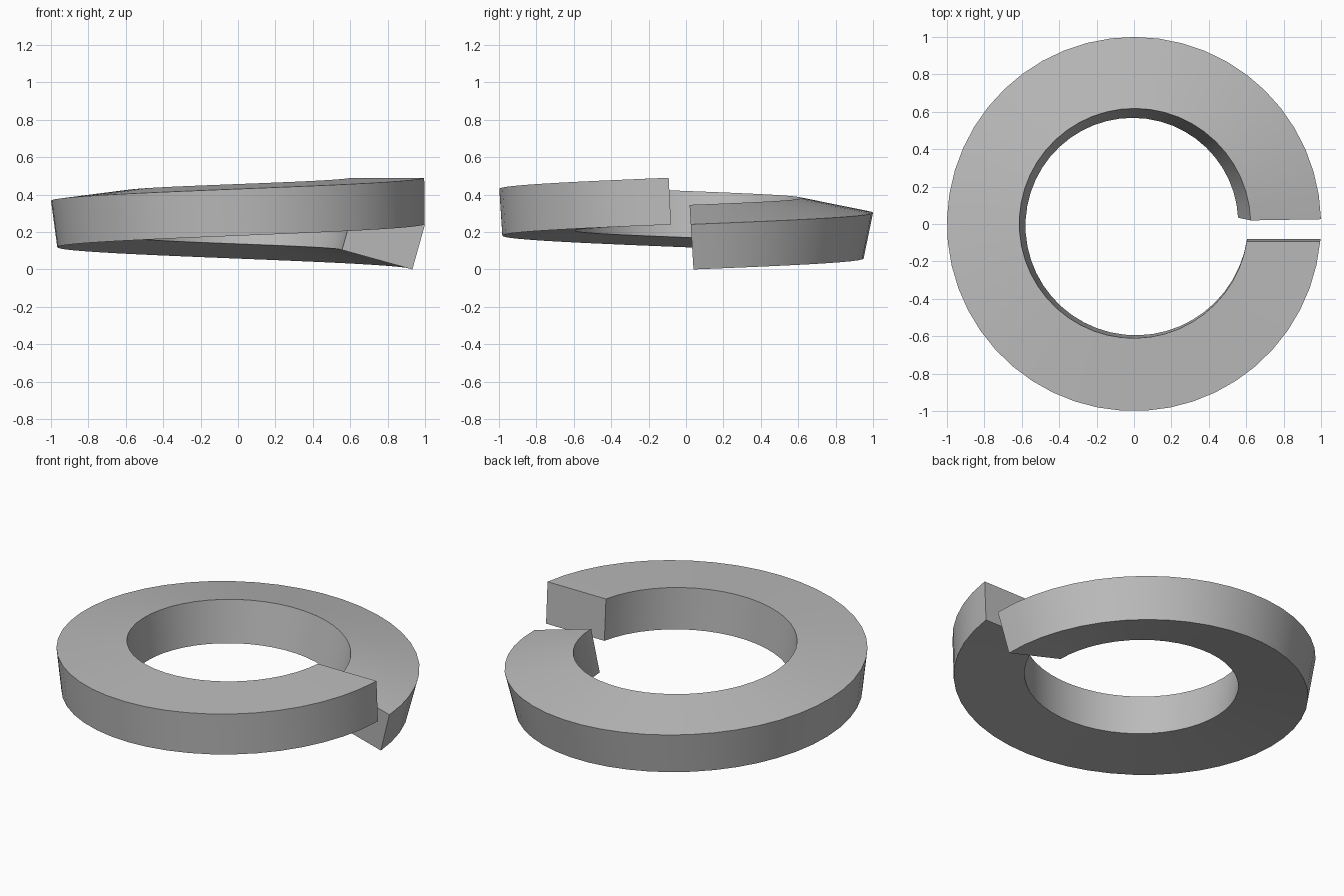
import bpy, bmesh, math

cube = bpy.data.objects.get("Cube")
if cube:
    bpy.data.objects.remove(cube, do_unlink=True)

WIDTH, HEIGHT = 0.39, 0.25
SEGMENTS = 48
TWIST = math.radians(15.5)

steel = bpy.data.materials.new("grey steel")
steel.use_nodes = True
grey = (0.5, 0.5, 0.5, 1)
steel.diffuse_color = grey
steel.node_tree.nodes["Principled BSDF"].inputs["Base Color"].default_value = grey


def section(t):
    """Twisted rectangle as (radius, z) corners, t from low end to high end."""
    a = TWIST * (1 - t)
    c, s = math.cos(a), math.sin(a)
    r, z = 1.0, 0.241 + 0.249 * t
    along, down = (-WIDTH * c, WIDTH * s), (-HEIGHT * s, -HEIGHT * c)
    return [(r, z), (r + along[0], z + along[1]),
            (r + along[0] + down[0], z + along[1] + down[1]),
            (r + down[0], z + down[1])]


# Sweep the section once round; the end cuts are parallel and slightly leaning
bm = bmesh.new()
rings = []
for i in range(SEGMENTS + 1):
    t = i / SEGMENTS
    ring = []
    for r, z in section(t):
        start = math.asin((0.04 - 0.06 * z) / r)
        end = 2 * math.pi + math.asin((-0.068 - 0.05 * z) / r)
        a = start + (end - start) * t
        ring.append(bm.verts.new((r * math.cos(a), r * math.sin(a), z)))
    rings.append(ring)

for lower, upper in zip(rings, rings[1:]):
    for k in range(4):
        n = (k + 1) % 4
        bm.faces.new((lower[k], lower[n], upper[n], upper[k]))
bm.faces.new(rings[0])
bm.faces.new(rings[-1])
bmesh.ops.recalc_face_normals(bm, faces=bm.faces)

mesh = bpy.data.meshes.new("split_washer")
bm.to_mesh(mesh)
bm.free()
mesh.materials.append(steel)
washer = bpy.data.objects.new("split_washer", mesh)
bpy.context.collection.objects.link(washer)

# Smooth round walls, crisp rims and ends
bpy.ops.object.select_all(action="DESELECT")
washer.select_set(True)
bpy.context.view_layer.objects.active = washer
bpy.ops.object.shade_smooth_by_angle(angle=math.radians(30))
